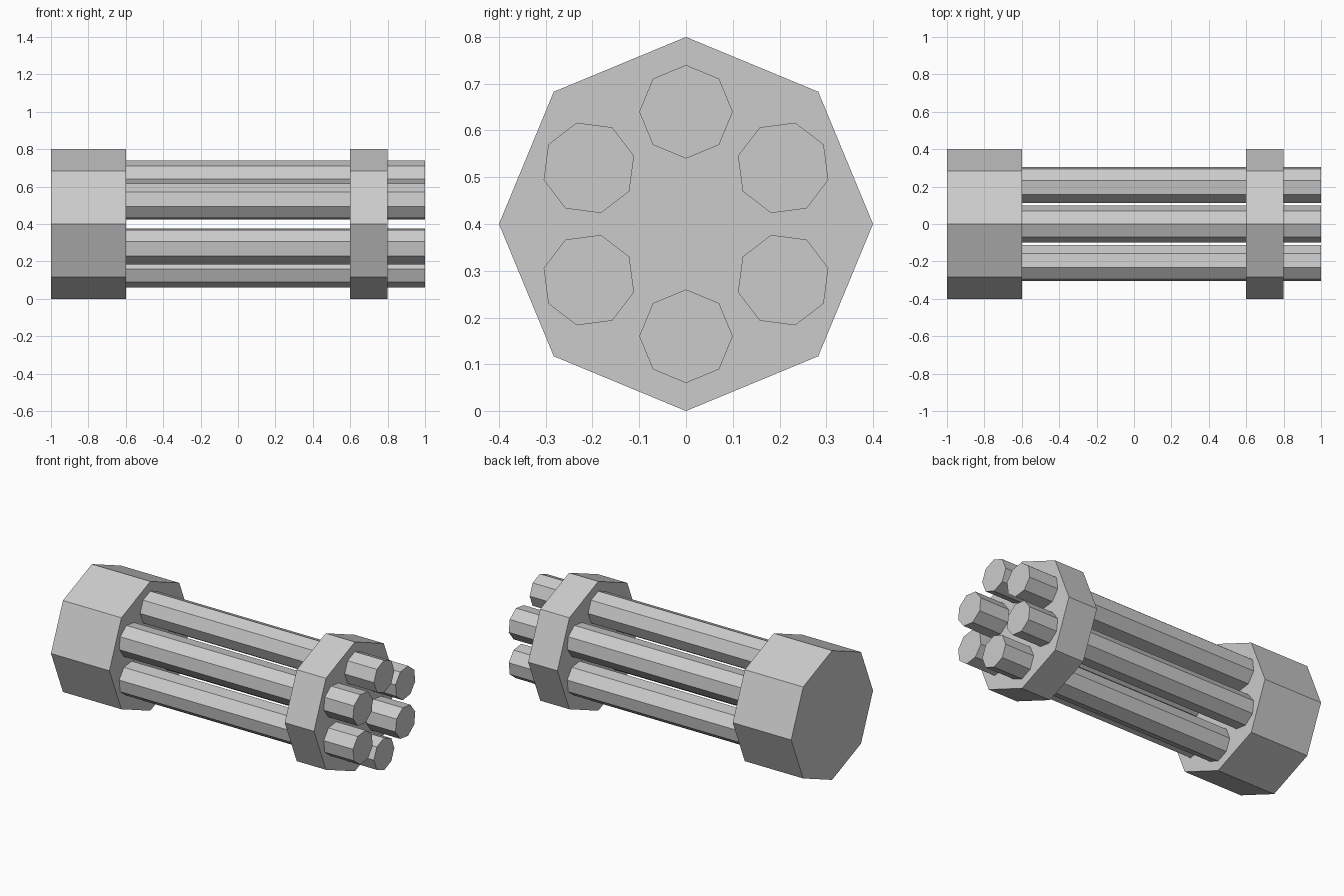
import bpy
import bmesh
from math import radians
from mathutils import Matrix

cube = bpy.data.objects.get("Cube")
if cube:
    bpy.data.objects.remove(cube, do_unlink=True)

AXIS_HEIGHT = 0.4
BARRELS = 6
BARREL_ORBIT = 0.24

grey = bpy.data.materials.new("light grey metal")
grey.use_nodes = True
colour = (0.6, 0.6, 0.6, 1)
grey.diffuse_color = colour
grey.node_tree.nodes["Principled BSDF"].inputs["Base Color"].default_value = colour


def octagonal_prism(name, x_start, x_end, radius, offset=0, turn=0):
    """Eight-sided prism along x, raised by offset, then swung about the main axis."""
    bm = bmesh.new()
    placement = (Matrix.Translation((0, 0, AXIS_HEIGHT))
                 @ Matrix.Rotation(turn, 4, "X")
                 @ Matrix.Translation(((x_start + x_end) / 2, 0, offset))
                 @ Matrix.Rotation(radians(90), 4, "Y"))
    bmesh.ops.create_cone(bm, cap_ends=True, segments=8, radius1=radius,
                          radius2=radius, depth=x_end - x_start, matrix=placement)
    mesh = bpy.data.meshes.new(name)
    bm.to_mesh(mesh)
    bm.free()
    mesh.materials.append(grey)
    obj = bpy.data.objects.new(name, mesh)
    bpy.context.collection.objects.link(obj)
    return obj


# Rear housing and front clamp ring
octagonal_prism("rear_housing", -1, -0.6, 0.4)
octagonal_prism("front_clamp", 0.6, 0.8, 0.4)

# Ring of barrels, seated slightly inside the housing
for i in range(BARRELS):
    octagonal_prism(f"barrel_{i + 1}", -0.62, 1, 0.1, BARREL_ORBIT,
                    radians(360 / BARRELS * i))
